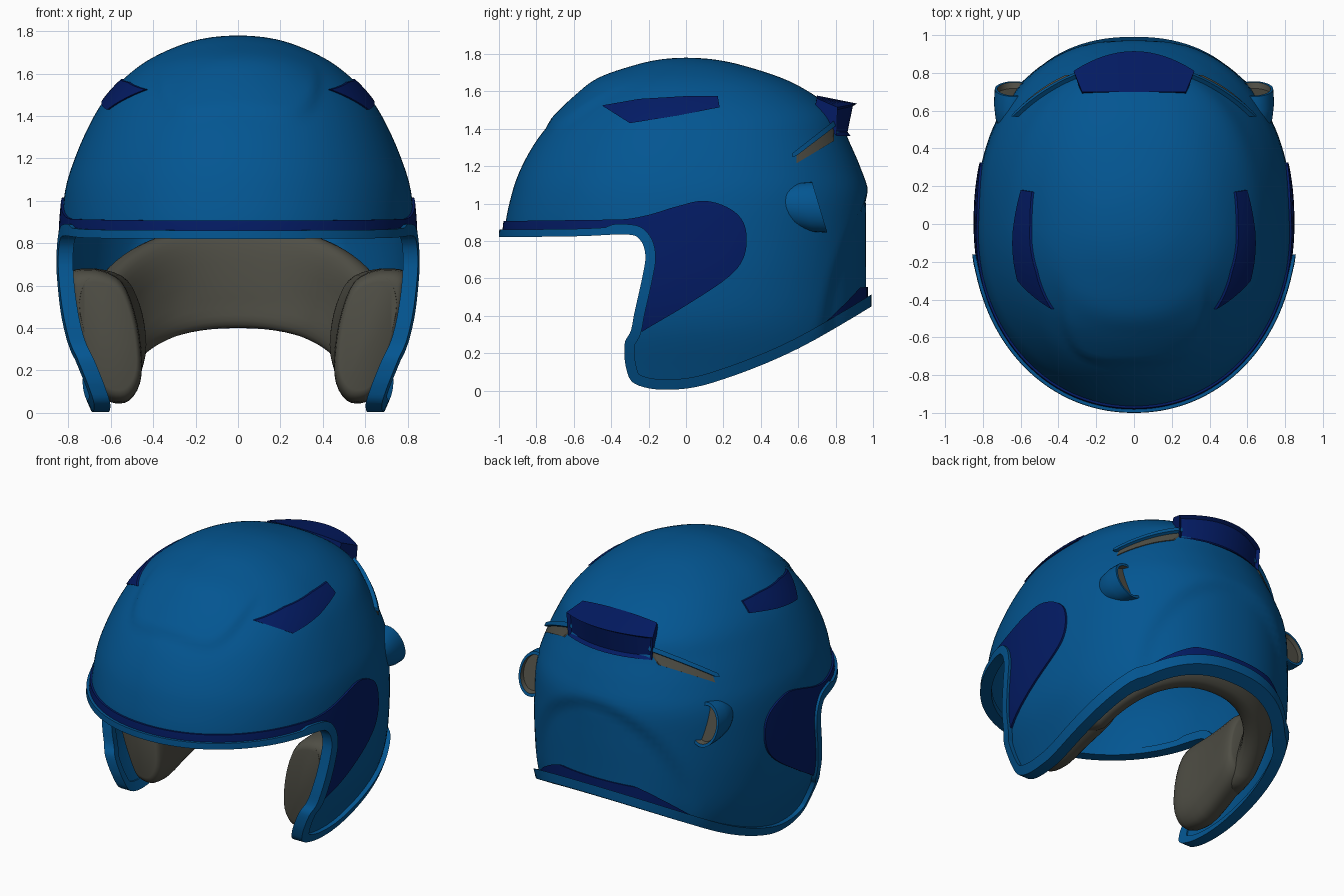
import bpy, bmesh
from math import sin, cos, pi, radians, sqrt, copysign
from mathutils import Vector

if "Cube" in bpy.data.objects:
    bpy.data.objects.remove(bpy.data.objects["Cube"])


def material(name, rgb):
    m = bpy.data.materials.new(name)
    m.use_nodes = True
    m.diffuse_color = (*rgb, 1)
    m.node_tree.nodes["Principled BSDF"].inputs["Base Color"].default_value = (*rgb, 1)
    return m


BLUE = material("shell blue", (.001, .092, .285))
NAVY = material("trim navy", (.001, .011, .127))
GREY = material("padding grey", (.079, .077, .06))


def spline(points, steps):
    """Smooth curve through all points except the first and last."""
    pts = [Vector(p) for p in points]
    out = []
    for a, b, c, d in zip(pts, pts[1:], pts[2:], pts[3:]):
        for i in range(steps):
            t = i / steps
            out.append(.5 * (2*b + (c - a)*t + (2*a - 5*b + 4*c - d)*t*t + (3*b - a - 3*c + d)*t**3))
    return out + [pts[-2]]


def smooth(t):
    t = max(0, min(1, t))
    return t * t * (3 - 2 * t)


def power(v, e):
    return copysign(abs(v)**e, v)


def plan(a):
    """Unit plan outline: round in front, a little squarer behind."""
    e = 2 / 2.25 if sin(a) > 0 else 2 / 2.08
    return power(cos(a), e), power(sin(a), e)


def shade(me, angle=35):
    me.shade_smooth()
    me.set_sharp_from_angle(angle=radians(angle))


def finish(name, bm, mats, angle=35):
    bmesh.ops.recalc_face_normals(bm, faces=bm.faces)
    me = bpy.data.meshes.new(name)
    bm.to_mesh(me)
    bm.free()
    ob = bpy.data.objects.new(name, me)
    bpy.context.collection.objects.link(ob)
    for m in mats:
        me.materials.append(m)
    shade(me, angle)
    return ob


def loft(name, sections, mats, accent_from=999, angle=35):
    """Skin closed sections; strips from accent_from on take the second material."""
    bm = bmesh.new()
    rings = [[bm.verts.new(p) for p in s] for s in sections]
    n = len(rings[0])
    for k, (r, s) in enumerate(zip(rings, rings[1:])):
        for i in range(n):
            j = (i + 1) % n
            bm.faces.new((r[i], r[j], s[j], s[i])).material_index = int(k >= accent_from)
    bm.faces.new(rings[0])
    bm.faces.new(rings[-1]).material_index = int(len(rings) > accent_from)
    return finish(name, bm, mats, angle)


# Helmet surface: height, half width, front reach, back reach
ROWS = [(-.3, .5, .87, .9), (-.12, .6, .9, .94), (.1, .7, .93, .965), (.35, .8, .95, .982),
        (.6, .834, .965, .984), (.85, .834, .97, .985), (1.05, .815, .932, .978),
        (1.2, .77, .877, .93), (1.35, .705, .79, .865), (1.47, .635, .685, .815),
        (1.57, .545, .58, .7), (1.66, .43, .465, .54), (1.73, .285, .305, .335),
        (1.768, .15, .155, .168), (1.78, 0, 0, 0), (1.768, -.15, -.155, -.168)]
SEG = 128


def surface():
    bm = bmesh.new()
    rings = []
    for z, w, f, b in spline(ROWS, 5)[:-1]:
        ring = []
        for i in range(SEG):
            x, y = plan(2 * pi * i / SEG)
            ring.append(bm.verts.new((w * x, (b if y > 0 else f) * y, z)))
        rings.append(ring)
    top = bm.verts.new((0, 0, ROWS[-2][0]))
    for r, s in zip(rings, rings[1:]):
        for i in range(SEG):
            j = (i + 1) % SEG
            bm.faces.new((r[i], r[j], s[j], s[i]))
    for i in range(SEG):
        bm.faces.new((rings[-1][i], rings[-1][(i + 1) % SEG], top))
    bm.normal_update()
    # Raised brow panel and recessed arch at the back
    for v in bm.verts:
        x, y, z = v.co
        h = 0
        if y < 0 and z > 1.2:
            d = ((x / .38)**4 + ((y + .2) / .53)**4)**.25
            h = .016 * smooth((1.05 - d) / .1) * smooth((-y - .25) / .3)
        elif y > 0 and z < 1.2:
            d = sqrt((x / .58)**2 + (max(z - .4, 0) / .66)**2)
            h = -.022 * smooth((1.04 - d) / .12)
        v.co += v.normal * h
    bm.normal_update()
    bm.verts.index_update()
    data = ([v.co.copy() for v in bm.verts], [v.normal.copy() for v in bm.verts],
            [[v.index for v in f.verts] for f in bm.faces])
    bm.free()
    return data


POS, NOR, FACES = surface()


def shell_piece(name, profile, outer, inner, mat):
    """Layer of the helmet between two offsets, kept inside a side-view profile."""
    bm = bmesh.new()
    a = [bm.verts.new(p + n * outer) for p, n in zip(POS, NOR)]
    b = [bm.verts.new(p + n * inner) for p, n in zip(POS, NOR)]
    for f in FACES:
        bm.faces.new([a[i] for i in f])
        bm.faces.new([b[i] for i in reversed(f)])
    for i in range(SEG):
        j = (i + 1) % SEG
        bm.faces.new((a[j], a[i], b[i], b[j]))
    ob = finish(name, bm, [mat])
    cutter = loft("cutter", [[(x, p[0], p[1]) for p in profile] for x in (-1.5, 1.5)], [mat])
    mod = ob.modifiers.new("cut", "BOOLEAN")
    mod.operation, mod.solver, mod.object = "INTERSECT", "EXACT", cutter
    dg = bpy.context.evaluated_depsgraph_get()
    me = bpy.data.meshes.new_from_object(ob.evaluated_get(dg))
    ob.modifiers.clear()
    ob.data = me
    bpy.data.objects.remove(cutter)
    shade(me)


# Lower edge of the helmet in side view, front to back
EDGE = spline([(-1.4, .82), (-1.15, .82), (-.6, .825), (-.32, .835), (-.245, .805), (-.217, .72),
               (-.235, .6), (-.275, .42), (-.295, .32), (-.328, .25), (-.32, .12), (-.27, .035),
               (-.1, .005), (.15, .045), (.6, .225), (1.15, .545), (1.4, .69)], 6)
INSET = []
for i, p in enumerate(EDGE):
    t = (EDGE[min(i + 1, len(EDGE) - 1)] - EDGE[max(i - 1, 0)]).normalized()
    INSET.append(p + Vector((-t.y, t.x)) * (.04 if p.x < -.4 else .055))

shell_piece("shell", [p + (q - p) * .2 for p, q in zip(EDGE, INSET)] + [(1.2, 2), (-1.2, 2)],
            0, -.032, BLUE)
shell_piece("edge_trim", EDGE + INSET[::-1], .029, -.04, BLUE)

# Navy band over the brow, swelling on each side
lobe = spline([(-.6, .912), (-.35, .915), (-.2, .94), (-.05, .985), (.1, 1.015), (.24, .97), (.315, .88),
               (.315, .73), (.23, .61), (0, .455), (-.235, .315), (-.4, .2)], 5)
shell_piece("side_band", [(-1.1, .905)] + lobe + [(-.26, .33), (-.19, .55), (-.18, .7),
            (-.2, .8), (-.3, .855), (-1.1, .84)], .012, -.01, NAVY)
shell_piece("rear_band", [(.73, .35), (.86, .475), (.93, .55), (1.1, .57), (1.1, .5)],
            .01, -.01, NAVY)
shell_piece("top_blades", [(-.45, 1.525), (-.3, 1.43), (-.05, 1.47), (.18, 1.515), (.17, 1.575),
            (0, 1.575), (-.25, 1.56)], .008, -.01, NAVY)

# Rear vents under a small ledge
shell_piece("rear_vents", [(.59, 1.215), (.79, 1.335), (.79, 1.415), (.59, 1.255)], .005, -.01, GREY)
shell_piece("vent_ledge", [(.57, 1.25), (.59, 1.255), (.8, 1.415), (.8, 1.45), (.57, 1.27)],
            .024, -.01, BLUE)

# Rear spoiler: curved hood with a recessed back face
sections = []
for i in range(17):
    u = i / 8 - 1
    q = u * u
    back = .915 - .105 * q
    sections.append([(.275 * u, .68, 1.48), (.275 * u, .7, 1.578 - .015 * q),
                     (.32 * u, back, 1.535 - .02 * q), (.31 * u, back - .035 + .03 * q, 1.362)])
spoiler = loft("rear_spoiler", sections, [NAVY])
bm = bmesh.new()
bm.from_mesh(spoiler.data)
bm.normal_update()
rear = [f for f in bm.faces if f.normal.y > .5 and f.normal.z < .2 and abs(f.normal.x) < .7]
bmesh.ops.inset_region(bm, faces=rear, thickness=.018, depth=-.02)
bm.to_mesh(spoiler.data)
bm.free()
shade(spoiler.data)

# Side scoops with grey mouths, and cheek pads
SCOOP = [(.48, .65, .05, .06), (.56, .645, .088, .11), (.64, .642, .1, .13), (.715, .635, .102, .135),
         (.715, .635, .088, .116), (.685, .64, .082, .108)]
PAD = spline([(.6, .66), (.68, .68), (.785, .67), (.805, .6), (.755, .35), (.66, .11), (.6, .05),
              (.51, .06), (.455, .18), (.475, .42), (.55, .62), (.68, .68), (.77, .66)], 4)[:-1]
for side, label in ((1, "left"), (-1, "right")):
    rings = []
    for y, xc, rx, rz in SCOOP:
        rings.append([(side * (xc + rx * cos(a)), y - .3 * rz * sin(a), .98 + rz * sin(a))
                      for a in (2 * pi * i / 32 for i in range(32))])
    loft(label + "_scoop", rings, [BLUE, GREY], 4)
    rings = []
    for i in range(15):
        t = -cos(pi * i / 14)
        y = .1 + .29 * t
        s = .8 + .2 * sqrt(max(0, 1 - t**6))
        lift = .6 * max(0, y)
        rings.append([(side * (.63 + (p.x - .63) * s) * sqrt(1 - y * y), y,
                       .36 + (p.y - .36) * s + lift * (.68 - p.y)) for p in PAD])
    loft(label + "_cheek_pad", rings, [GREY], angle=60)

# Padded lining around the inside of the back
rings = []
for k in range(49):
    a = radians(-12 + 204 * k / 48)
    px, py = plan(a)
    centre = max(.37, .17 + .45 * sin(a))
    ring = []
    for i in range(28):
        c, s = power(cos(2 * pi * i / 28), .7), power(sin(2 * pi * i / 28), .7)
        z = centre + (.27 if s > 0 else .22) * s
        r = .08 * c - .25 * max(0, .5 - z)
        ring.append(((.69 + r) * px, (.81 + r) * py, z))
    rings.append(ring)
loft("back_lining", rings, [GREY], angle=60)
